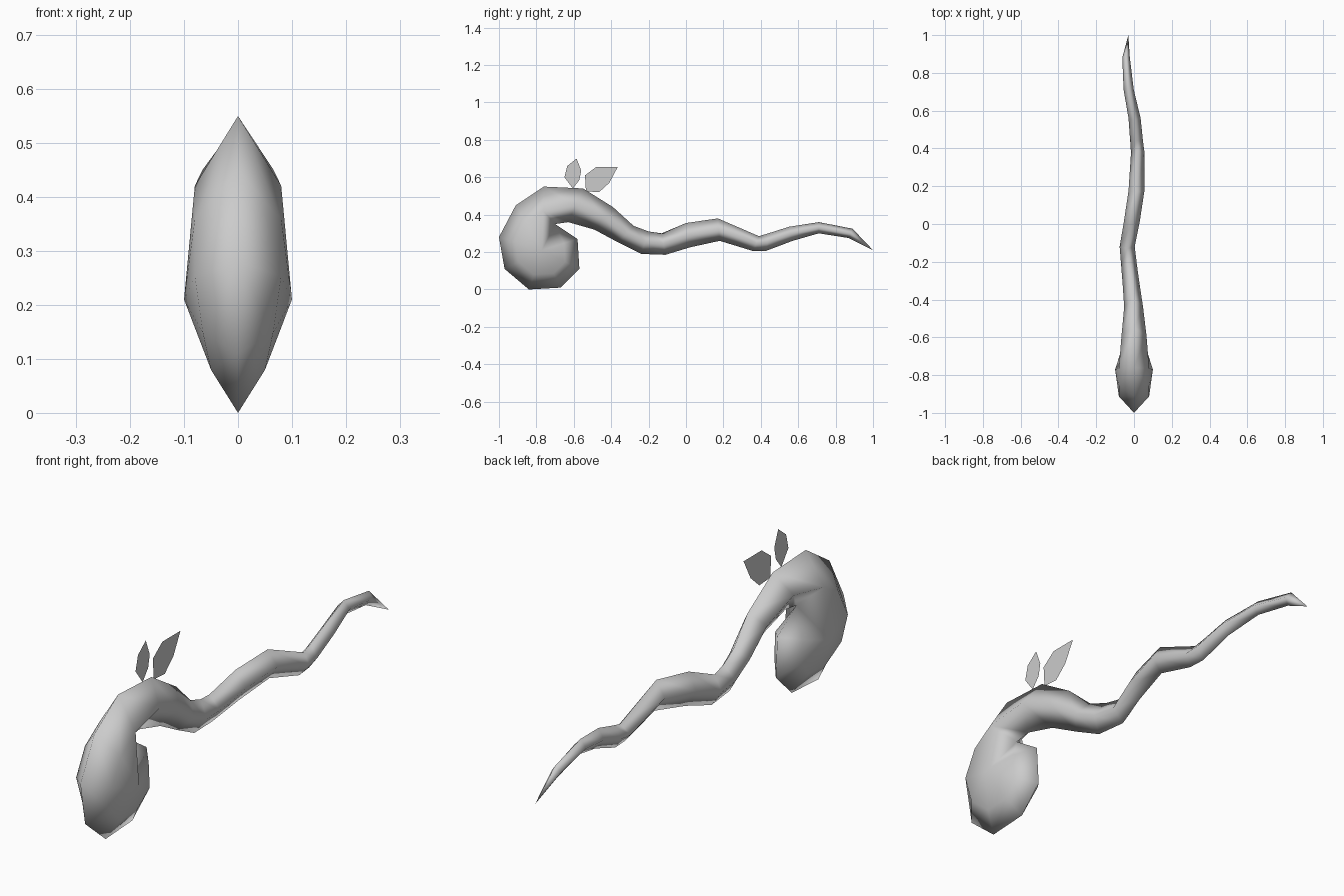
import bpy, bmesh
from mathutils import Vector

cube = bpy.data.objects.get("Cube")
if cube:
    bpy.data.objects.remove(cube, do_unlink=True)

grey = bpy.data.materials.new("plain grey")
grey.use_nodes = True
COL = (0.6, 0.6, 0.6, 1)
grey.diffuse_color = COL
grey.node_tree.nodes["Principled BSDF"].inputs["Base Color"].default_value = COL


def finish(bm, name, smooth):
    me = bpy.data.meshes.new(name)
    bm.to_mesh(me)
    bm.free()
    for p in me.polygons:
        p.use_smooth = smooth
    me.materials.append(grey)
    ob = bpy.data.objects.new(name, me)
    bpy.context.collection.objects.link(ob)
    return ob


# Curled head: rim points (y, z) on the middle plane with shoulder half widths
HUB = Vector((0, -0.77, 0.21))
RIM = [(-0.76, 0.55, 0.08), (-0.91, 0.45, 0.08), (-1.0, 0.28, 0.08),
       (-0.97, 0.11, 0.065), (-0.84, 0.0, 0.05), (-0.67, 0.01, 0.05),
       (-0.57, 0.11, 0.06), (-0.58, 0.27, 0.06)]
NOTCH = Vector((0, -0.70, 0.35))


def shoulder(p, side):
    v = HUB.lerp(Vector((0, p[0], p[1])), 0.62)
    v.x = side * p[2]
    return v


bm = bmesh.new()


def face(*pts):
    bm.faces.new([bm.verts.new(p) for p in pts])


for side in (-1, 1):
    hub = HUB + Vector((side * 0.1, 0, 0))
    rim = [Vector((0, p[0], p[1])) for p in RIM]
    mid = [shoulder(p, side) for p in RIM]
    for i in range(len(RIM) - 1):
        face(rim[i], rim[i + 1], mid[i + 1], mid[i])
        face(mid[i], mid[i + 1], hub)
    face(rim[-1], NOTCH, mid[-1])
    face(mid[-1], NOTCH, hub)
    face(hub, NOTCH, mid[0])

# Stem: diamond sections (top y, top z, bottom y, bottom z, centre x, half width)
STEM = [(-0.55, 0.54, -0.63, 0.36, 0, 0.066),
        (-0.39, 0.44, -0.49, 0.32, -0.002, 0.05),
        (-0.28, 0.34, -0.36, 0.25, -0.015, 0.045),
        (-0.20, 0.31, -0.24, 0.19, -0.026, 0.042),
        (-0.13, 0.30, -0.11, 0.185, -0.036, 0.04),
        (0.00, 0.355, 0.02, 0.225, -0.012, 0.042),
        (0.17, 0.38, 0.18, 0.26, 0.013, 0.042),
        (0.39, 0.285, 0.36, 0.205, 0.02, 0.036),
        (0.44, 0.30, 0.43, 0.207, 0.014, 0.034),
        (0.55, 0.335, 0.57, 0.26, 0.003, 0.032),
        (0.71, 0.36, 0.71, 0.30, -0.028, 0.027),
        (0.89, 0.325, 0.87, 0.275, -0.042, 0.02)]
rings = [[rim[0], shoulder(RIM[0], 1), NOTCH, shoulder(RIM[0], -1)]]
for ty, tz, by, bz, cx, w in STEM:
    my, mz = (ty + by) / 2, (tz + bz) / 2
    rings.append([Vector((cx, ty, tz)), Vector((cx + w, my, mz)),
                  Vector((cx, by, bz)), Vector((cx - w, my, mz))])
for a, b in zip(rings, rings[1:]):
    for k in range(4):
        j = (k + 1) % 4
        face(a[k], a[j], b[j], b[k])
# Pointed tail
TIP = Vector((-0.03, 1.0, 0.21))
for k in range(4):
    face(rings[-1][k], rings[-1][(k + 1) % 4], TIP)

bmesh.ops.remove_doubles(bm, verts=bm.verts, dist=0.0005)
bmesh.ops.recalc_face_normals(bm, faces=bm.faces)
finish(bm, "curled_stem", True)

# Two flat leaves standing on the bend
LEAVES = {
    "front_leaf": [(-0.605, 0.54), (-0.57, 0.585), (-0.56, 0.635),
                   (-0.585, 0.70), (-0.635, 0.66), (-0.65, 0.60)],
    "back_leaf": [(-0.535, 0.525), (-0.465, 0.52), (-0.41, 0.57),
                  (-0.365, 0.655), (-0.48, 0.655), (-0.54, 0.61)],
}
for name, pts in LEAVES.items():
    bm = bmesh.new()
    bm.faces.new([bm.verts.new((0, y, z)) for y, z in pts])
    finish(bm, name, False)
